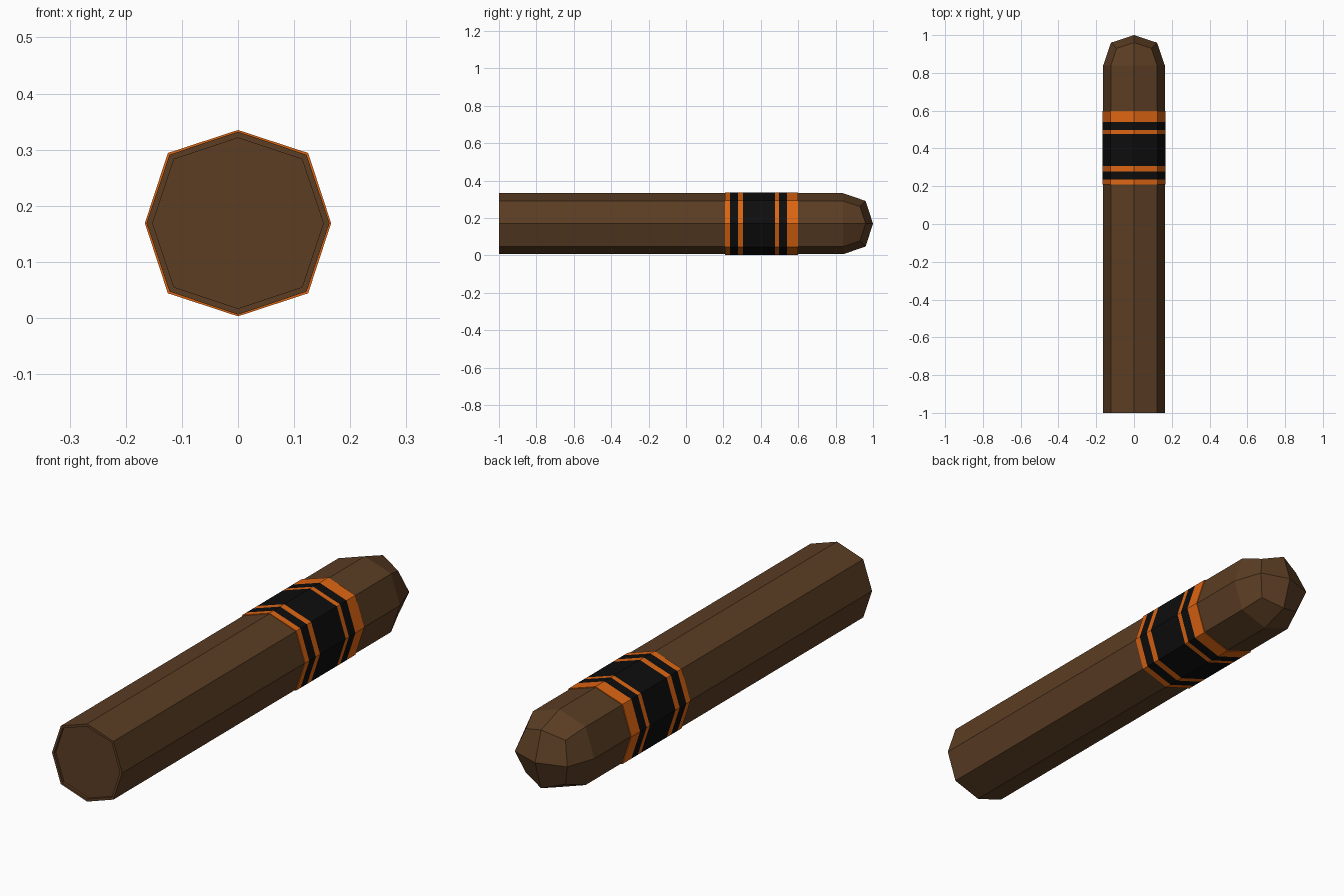
import bpy, math

if "Cube" in bpy.data.objects:
    bpy.data.objects.remove(bpy.data.objects["Cube"])

CZ = 0.169  # height of the long axis


def mat(name, rgb):
    m = bpy.data.materials.new(name)
    m.diffuse_color = (*rgb, 1)
    m.use_nodes = True
    m.node_tree.nodes["Principled BSDF"].inputs["Base Color"].default_value = m.diffuse_color
    return m


brown = mat("brown leaf", (0.105, 0.047, 0.017))
orange = mat("orange foil", (0.72, 0.13, 0.006))
black = mat("black foil", (0.004, 0.004, 0.004))


def ring(y, axis, diag, y_diag=None):
    """Eight points around the long axis; diagonal points sit at (diag, diag)."""
    pts = []
    for i in range(8):
        r = axis if i % 2 == 0 else diag * math.sqrt(2)
        a = i * math.pi / 4
        yy = y if i % 2 == 0 or y_diag is None else y_diag
        pts.append((r * math.cos(a), yy, CZ + r * math.sin(a)))
    return pts


def loft(rings):
    """Join rings in order (running towards +y on the outside) with quads."""
    verts = [p for r in rings for p in r]
    faces = []
    for k in range(len(rings) - 1):
        for i in range(8):
            j = (i + 1) % 8
            a, b = k * 8, (k + 1) * 8
            faces.append((a + j, a + i, b + i, b + j))
    return verts, faces


def make(name, verts, faces, mats):
    me = bpy.data.meshes.new(name)
    me.from_pydata(verts, [], faces)
    for m in mats:
        me.materials.append(m)
    ob = bpy.data.objects.new(name, me)
    bpy.context.collection.objects.link(ob)
    return ob


# Rolled body: slightly recessed foot, straight barrel, faceted rounded head
verts, faces = loft([
    ring(-0.99, 0.152, 0.114),
    ring(-1.0, 0.152, 0.114),
    ring(-1.0, 0.163, 0.122),
    ring(0.84, 0.163, 0.122),
    ring(0.96, 0.122, 0.092, 0.93),
])
faces.append(tuple(range(8)))          # foot cap
tip = len(verts)
verts.append((0, 1.0, CZ))
for i in range(0, 8, 2):               # four quads meeting at the tip
    h = 32
    faces.append((tip, h + (i + 2) % 8, h + i + 1, h + i))
make("rolled_body", verts, faces, [brown])

# Striped paper band around the barrel
edges = [0.208, 0.235, 0.279, 0.306, 0.477, 0.498, 0.541, 0.599]
rings = [ring(edges[0], 0.162, 0.121)]
rings += [ring(y, 0.166, 0.125) for y in edges]
rings += [ring(edges[-1], 0.162, 0.121)]
verts, faces = loft(rings)
band = make("striped_band", verts, faces, [orange, black])
for p in band.data.polygons:
    k = p.index // 8                   # strip number, 0 and last are rims
    p.material_index = 1 if k in (2, 4, 6) else 0
